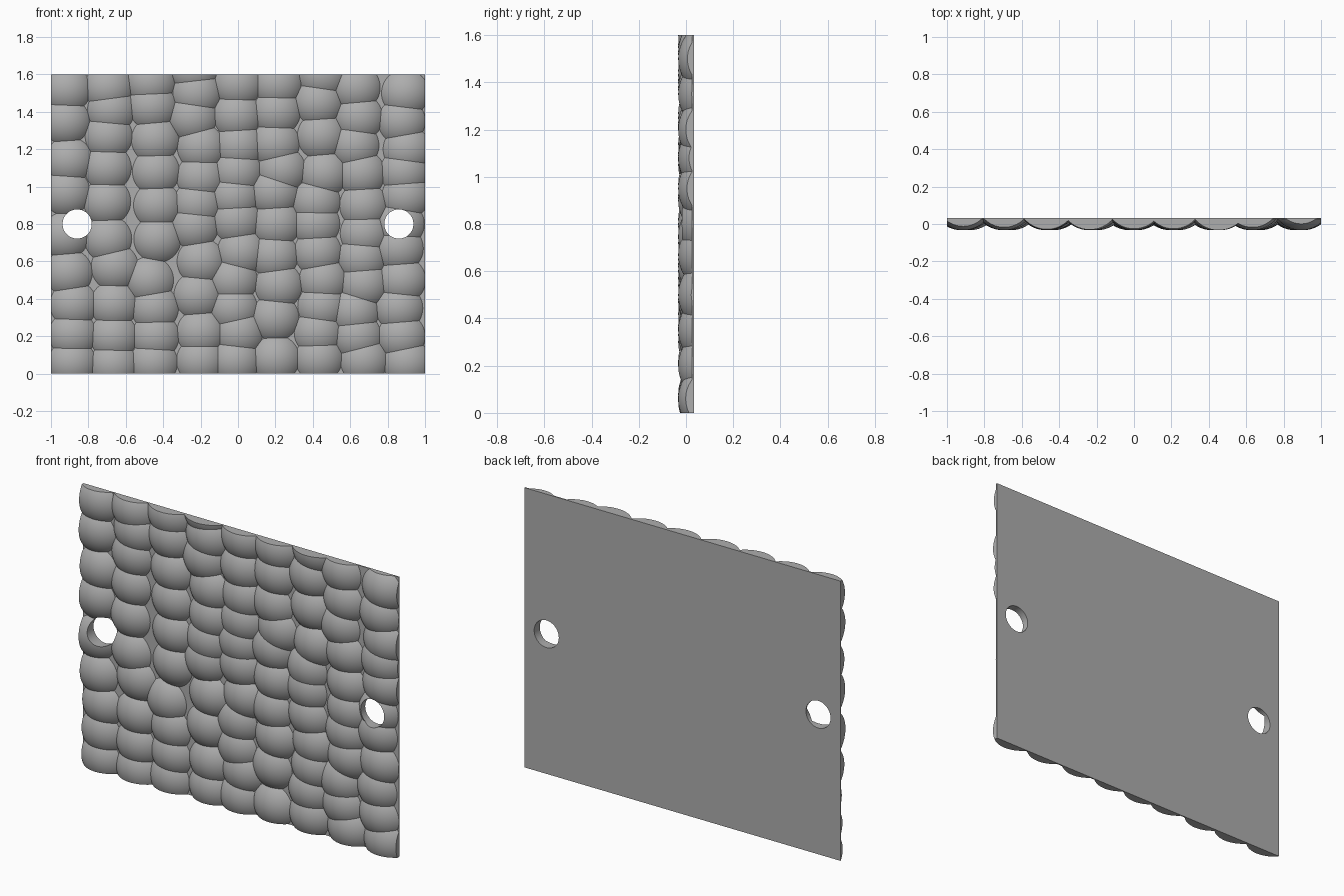
import bpy, bmesh, math, random
from mathutils import Matrix, Vector

default = bpy.data.objects.get("Cube")
if default:
    bpy.data.objects.remove(default, do_unlink=True)

WIDTH, HEIGHT = 2.0, 1.6
BACK, FRONT, SEAT = 0.033, -0.033, 0.026   # y of back, dome tips, plate face
RADIUS = 0.165
HOLE_X, HOLE_Z, HOLE_R = 0.86, 0.8, 0.078

grey = bpy.data.materials.new("stone_grey")
grey.use_nodes = True
COLOUR = (0.42, 0.42, 0.42, 1)
grey.diffuse_color = COLOUR
grey.node_tree.nodes["Principled BSDF"].inputs["Base Color"].default_value = COLOUR

# Dome columns: x position, then heights in hundredths
COLUMNS = {
    -0.90: (152, 135, 114, 97, 74, 54, 37, 21, 6),
    -0.68: (153, 141, 127, 110, 92, 72, 57, 37, 20, 5),
    -0.45: (156, 143, 125, 108, 90, 72, 50, 35, 20, 6),
    -0.22: (163, 150, 137, 121, 105, 91, 79, 60, 42, 22, 7),
    0.00: (155, 138, 122, 108, 95, 82, 65, 50, 35, 22, 7),
    0.21: (155, 140, 123, 109, 97, 80, 63, 47, 30, 8),
    0.44: (160, 145, 127, 107, 92, 80, 65, 50, 36, 22, 8),
    0.65: (153, 137, 122, 107, 90, 75, 62, 48, 33, 20, 7),
    0.88: (150, 135, 120, 108, 95, 80, 67, 50, 35, 20, 6),
}


def make_object(name, bm):
    mesh = bpy.data.meshes.new(name)
    bm.to_mesh(mesh)
    bm.free()
    mesh.materials.append(grey)
    obj = bpy.data.objects.new(name, mesh)
    bpy.context.collection.objects.link(obj)
    return obj


def slice_off(bm, point, normal):
    """Cut away the side the normal points to and close the cut flat."""
    cut = bmesh.ops.bisect_plane(
        bm, geom=bm.verts[:] + bm.edges[:] + bm.faces[:], dist=1e-6,
        plane_co=point, plane_no=normal, clear_outer=True)["geom_cut"]
    edges = [e for e in cut if isinstance(e, bmesh.types.BMEdge) and e.is_boundary]
    if edges:
        for face in bmesh.ops.holes_fill(bm, edges=edges, sides=0)["faces"]:
            face.smooth = False


def build_dome(centre, centres):
    """Front cap of a sphere, trimmed halfway to each neighbour."""
    bm = bmesh.new()
    bmesh.ops.create_uvsphere(
        bm, u_segments=48, v_segments=40, radius=RADIUS,
        matrix=Matrix.Translation(centre) @ Matrix.Rotation(math.pi / 2, 4, "X"))
    for face in bm.faces:
        face.smooth = True
    slice_off(bm, (0, SEAT, 0), (0, 1, 0))
    for other in centres:
        offset = other - centre
        if 0 < offset.length < 0.26:
            slice_off(bm, centre + offset / 2, offset.normalized())
    for side in (-1, 1):
        slice_off(bm, (side * WIDTH / 2, 0, 0), (side, 0, 0))
    slice_off(bm, (0, 0, HEIGHT), (0, 0, 1))
    slice_off(bm, (0, 0, 0), (0, 0, -1))
    bmesh.ops.recalc_face_normals(bm, faces=bm.faces[:])
    return bm


# Hole cutters
cutters = []
for name, side in (("left_hole_cutter", 1), ("right_hole_cutter", -1)):
    bm = bmesh.new()
    bmesh.ops.create_cone(
        bm, cap_ends=True, segments=64, radius1=HOLE_R, radius2=HOLE_R, depth=0.4,
        matrix=Matrix.Translation((side * HOLE_X, 0, HOLE_Z))
        @ Matrix.Rotation(math.pi / 2, 4, "X"))
    cutter = make_object(name, bm)
    cutter.hide_render = True
    cutter.hide_set(True)
    cutter.display_type = "WIRE"
    cutters.append(cutter)


def drill(obj, cutter):
    mod = obj.modifiers.new("hole", "BOOLEAN")
    mod.operation = "DIFFERENCE"
    mod.solver = "EXACT"
    mod.object = cutter


# Backing plate
bm = bmesh.new()
bmesh.ops.create_cube(
    bm, size=1, matrix=Matrix.Translation((0, (BACK + SEAT) / 2, HEIGHT / 2))
    @ Matrix.Diagonal((WIDTH, BACK - SEAT, HEIGHT, 1)))
plate = make_object("backing_plate", bm)
for cutter in cutters:
    drill(plate, cutter)

# Domes: those around a hole stay separate so they can be drilled
random.seed(4)
centres = [Vector((x + random.uniform(-0.025, 0.025), FRONT + RADIUS, z / 100))
           for x, heights in COLUMNS.items() for z in heights]
field = bmesh.new()
for centre in centres:
    dome = build_dome(centre, centres)
    cutter = cutters[0] if centre.x > 0 else cutters[1]
    away = math.hypot(abs(centre.x) - HOLE_X, centre.z - HOLE_Z)
    if away < HOLE_R + RADIUS:
        drill(make_object("drilled_dome", dome), cutter)
    else:
        part = bpy.data.meshes.new("part")
        dome.to_mesh(part)
        dome.free()
        field.from_mesh(part)
        bpy.data.meshes.remove(part)
make_object("dome_field", field)
